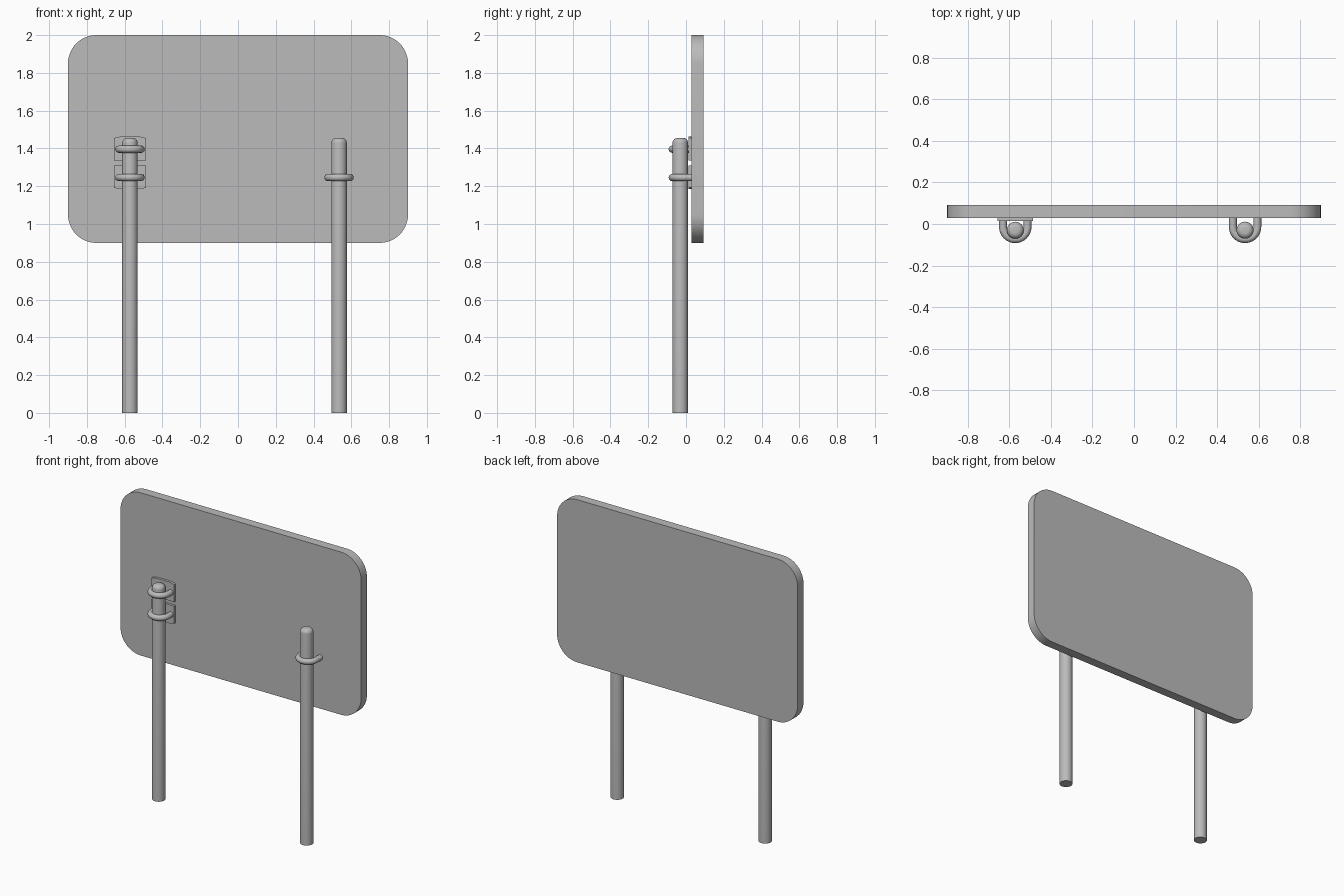
import bpy, bmesh, math
from mathutils import Matrix

old = bpy.data.objects.get("Cube")
if old:
    bpy.data.objects.remove(old, do_unlink=True)

grey = bpy.data.materials.new("plain grey")
grey.use_nodes = True
grey.diffuse_color = (0.5, 0.5, 0.5, 1)
grey.node_tree.nodes["Principled BSDF"].inputs["Base Color"].default_value = (0.5, 0.5, 0.5, 1)


def add_object(name, bm, angle=35):
    bmesh.ops.recalc_face_normals(bm, faces=bm.faces)
    mesh = bpy.data.meshes.new(name)
    bm.to_mesh(mesh)
    bm.free()
    mesh.materials.append(grey)
    obj = bpy.data.objects.new(name, mesh)
    bpy.context.collection.objects.link(obj)
    bpy.ops.object.select_all(action="DESELECT")
    obj.select_set(True)
    bpy.context.view_layer.objects.active = obj
    bpy.ops.object.shade_smooth_by_angle(angle=math.radians(angle))
    return obj


def rounded_outline(cx, cz, w, h, r, steps):
    points = []
    for i, (sx, sz) in enumerate([(1, 1), (-1, 1), (-1, -1), (1, -1)]):
        for k in range(steps + 1):
            a = math.pi / 2 * (i + k / steps)
            points.append((cx + sx * (w / 2 - r) + r * math.cos(a),
                           cz + sz * (h / 2 - r) + r * math.sin(a)))
    return points


def slab(name, outline, y0, y1):
    bm = bmesh.new()
    face = bm.faces.new([bm.verts.new((x, y0, z)) for x, z in outline])
    out = bmesh.ops.extrude_face_region(bm, geom=[face])
    verts = [g for g in out["geom"] if isinstance(g, bmesh.types.BMVert)]
    bmesh.ops.translate(bm, verts=verts, vec=(0, y1 - y0, 0))
    return add_object(name, bm)


# Post: a turned profile with a rounded top
def post(name, x):
    r, top, fillet, y = 0.041, 1.456, 0.027, -0.03
    profile = [(0, 0), (r, 0)]
    for k in range(7):
        a = math.pi / 2 * k / 6
        profile.append((r - fillet + fillet * math.cos(a), top - fillet + fillet * math.sin(a)))
    profile.append((0, top))
    bm = bmesh.new()
    verts = [bm.verts.new((px, 0, pz)) for px, pz in profile]
    edges = [bm.edges.new(pair) for pair in zip(verts, verts[1:])]
    bmesh.ops.spin(bm, geom=verts + edges, cent=(0, 0, 0), axis=(0, 0, 1),
                   angle=math.tau, steps=32)
    bmesh.ops.remove_doubles(bm, verts=bm.verts, dist=0.0001)
    bmesh.ops.translate(bm, verts=bm.verts, vec=(x, y, 0))
    return add_object(name, bm)


# Clamp: a round bar bent into a U around the post
def clamp(name, x, z):
    bend, bar, y = 0.059, 0.019, -0.014
    path = [(bend, 0.045, 0)]
    for k in range(21):
        a = -math.pi * k / 20
        path.append((bend * math.cos(a), y + bend * math.sin(a), a))
    path.append((-bend, 0.045, -math.pi))
    bm = bmesh.new()
    rings = []
    for px, py, a in path:
        ring = bmesh.ops.create_circle(bm, segments=16, radius=bar)["verts"]
        turn = Matrix.Translation((x + px, py, z)) @ Matrix.Rotation(a, 4, "Z") @ Matrix.Rotation(math.pi / 2, 4, "X")
        bmesh.ops.transform(bm, matrix=turn, verts=ring)
        rings.append(ring)
    for a, b in zip(rings, rings[1:]):
        for i in range(16):
            j = (i + 1) % 16
            bm.faces.new((a[i], a[j], b[j], b[i]))
    bm.faces.new(rings[0])
    bm.faces.new(rings[-1])
    return add_object(name, bm)


# Mounting plate: its outer edge rises slightly toward the middle
def plate(name, x, z, up):
    w, h = 0.085, 0.063
    outline = [(x - w, z - up * h), (x + w, z - up * h), (x + w, z + up * (h - 0.008)),
               (x + w * 0.6, z + up * h), (x - w * 0.6, z + up * h), (x - w, z + up * (h - 0.008))]
    return slab(name, outline, 0.014, 0.035)


RIGHT, LEFT = -0.572, 0.535
slab("sign_board", rounded_outline(0, 1.45, 1.8, 1.1, 0.15, 12), 0.03, 0.092)
post("right_post", RIGHT)
post("left_post", LEFT)
clamp("right_upper_clamp", RIGHT, 1.396)
clamp("right_lower_clamp", RIGHT, 1.246)
clamp("left_clamp", LEFT, 1.246)
plate("right_upper_plate", RIGHT, 1.4, 1)
plate("right_lower_plate", RIGHT, 1.247, -1)
